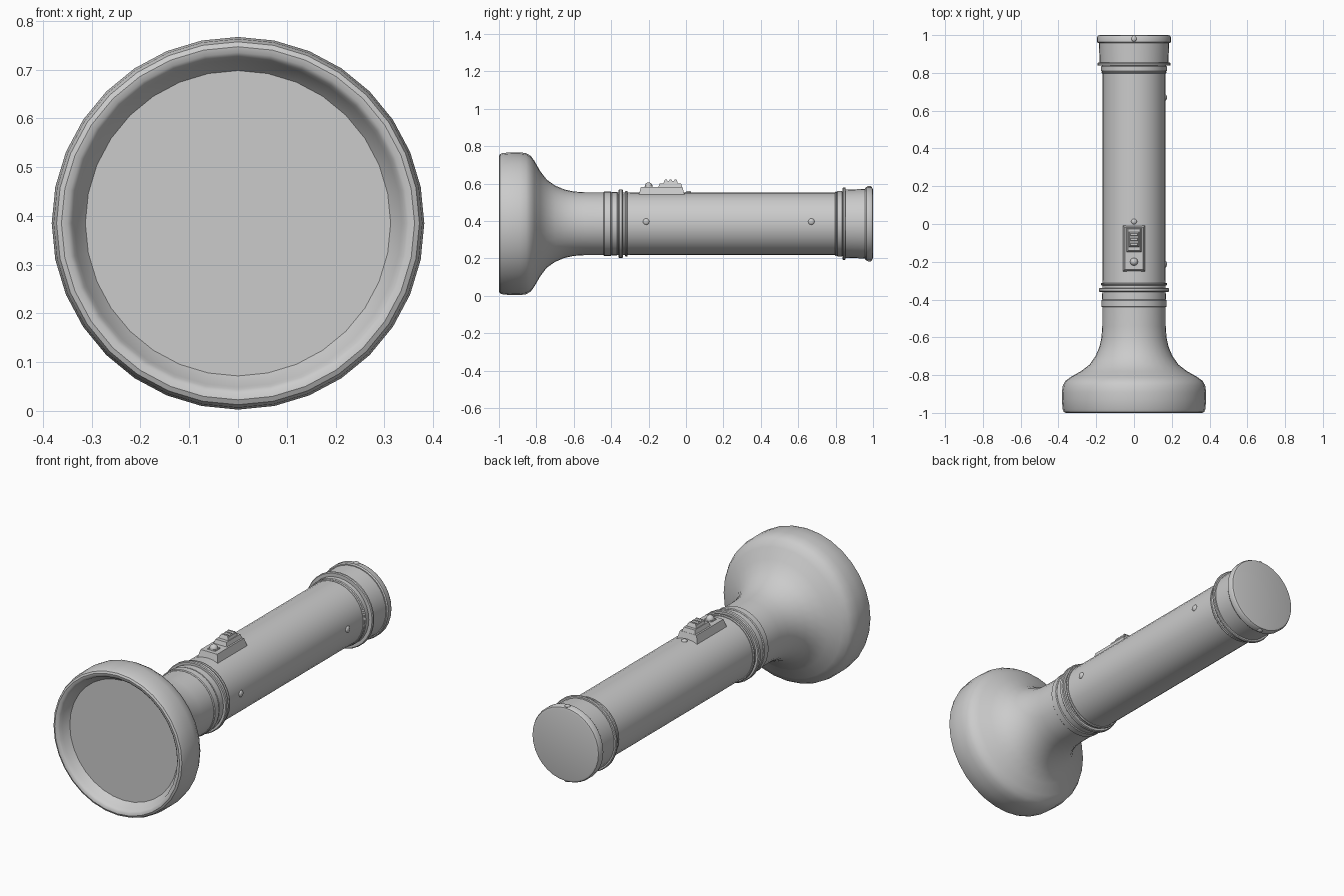
import bpy, bmesh
from math import cos, sin, pi, radians
from mathutils import Matrix

if "Cube" in bpy.data.objects:
    bpy.data.objects.remove(bpy.data.objects["Cube"])

AXIS_Z = 0.385


def finish(bm, name, angle=35):
    bmesh.ops.recalc_face_normals(bm, faces=bm.faces)
    me = bpy.data.meshes.new(name)
    bm.to_mesh(me)
    bm.free()
    ob = bpy.data.objects.new(name, me)
    bpy.context.collection.objects.link(ob)
    bpy.ops.object.select_all(action='DESELECT')
    ob.select_set(True)
    bpy.context.view_layer.objects.active = ob
    bpy.ops.object.shade_smooth_by_angle(angle=radians(angle))
    return ob


def lathe(name, profile, sides=32):
    """Revolve (y, radius) points about the torch axis; radius 0 closes an end."""
    bm = bmesh.new()
    rings = []
    for y, r in profile:
        if r == 0:
            rings.append([bm.verts.new((0, y, AXIS_Z))])
        else:
            rings.append([bm.verts.new((r * sin(2 * pi * i / sides), y,
                                        AXIS_Z + r * cos(2 * pi * i / sides)))
                          for i in range(sides)])
    for a, b in zip(rings, rings[1:]):
        for i in range(sides):
            j = (i + 1) % sides
            if len(a) == 1:
                bm.faces.new((a[0], b[i], b[j]))
            elif len(b) == 1:
                bm.faces.new((a[i], b[0], a[j]))
            else:
                bm.faces.new((a[i], b[i], b[j], a[j]))
    return finish(bm, name)


def band(name, y0, y1, r, bevel=0.004):
    lathe(name, [(y0, 0.15), (y0, r - bevel), (y0 + bevel, r),
                 (y1 - bevel, r), (y1, r - bevel), (y1, 0.15)])


def block(name, x, y0, y1, z0, z1, taper=0.0):
    """Box with its top face inset by taper."""
    bm = bmesh.new()
    bmesh.ops.create_cube(bm, size=1)
    for v in bm.verts:
        top = v.co.z > 0
        t = taper if top else 0
        v.co = ((x - t) * (1 if v.co.x > 0 else -1),
                y1 - t if v.co.y > 0 else y0 + t, z1 if top else z0)
    return finish(bm, name)


def stud(name, loc, r, height=1.0, side=False):
    bm = bmesh.new()
    bmesh.ops.create_uvsphere(bm, u_segments=16, v_segments=8, radius=r)
    bmesh.ops.scale(bm, verts=bm.verts, vec=(1, 1, height))
    if side:
        bmesh.ops.rotate(bm, verts=bm.verts, matrix=Matrix.Rotation(pi / 2, 3, 'Y'))
    bmesh.ops.translate(bm, verts=bm.verts, vec=loc)
    return finish(bm, name)


# Flared head with rolled rim and recessed inner wall
lathe("head", [(-0.945, 0.313), (-0.975, 0.336), (-0.99, 0.341), (-0.998, 0.35),
               (-1.0, 0.362), (-0.995, 0.372), (-0.98, 0.378), (-0.93, 0.382),
               (-0.89, 0.382), (-0.855, 0.377), (-0.83, 0.363), (-0.81, 0.335),
               (-0.78, 0.282), (-0.745, 0.236), (-0.70, 0.204), (-0.65, 0.183),
               (-0.60, 0.172), (-0.54, 0.168), (-0.30, 0.168)])
lathe("lens", [(-0.945, 0), (-0.945, 0.314)])

# Main tube and the raised bands
lathe("body_tube", [(-0.33, 0.15), (-0.33, 0.167), (0.84, 0.167), (0.84, 0.15)])
for name, y0, y1, r in (("neck_collar", -0.44, -0.40, 0.173),
                        ("neck_ring", -0.40, -0.365, 0.170),
                        ("front_ring_wide", -0.36, -0.338, 0.184),
                        ("front_ring_narrow", -0.325, -0.312, 0.176),
                        ("rear_ring_narrow", 0.797, 0.807, 0.173),
                        ("rear_ring_step", 0.807, 0.838, 0.174)):
    band(name, y0, y1, r)

# Tail cap
lathe("tail_cap", [(0.838, 0.15), (0.838, 0.190), (0.842, 0.194), (0.85, 0.194),
                   (0.854, 0.190), (0.854, 0.182), (0.958, 0.186), (0.958, 0.191),
                   (0.964, 0.196), (0.988, 0.196), (0.997, 0.191), (1.0, 0.18),
                   (1.0, 0)])

# Switch on top: plate, slider steps and signal button
block("switch_plate", 0.062, -0.255, -0.005, 0.53, 0.581, 0.014)
block("slider_base", 0.041, -0.15, -0.018, 0.575, 0.601, 0.009)
block("slider_thumb", 0.029, -0.122, -0.042, 0.598, 0.614, 0.006)
for i, y in enumerate((-0.108, -0.082, -0.056)):
    block(f"thumb_ridge_{i}", 0.022, y - 0.009, y + 0.009, 0.612, 0.621, 0.004)
block("button_base", 0.024, -0.222, -0.178, 0.575, 0.586, 0.003)
stud("signal_button", (0, -0.2, 0.585), 0.021)

# Small rivets
stud("top_rivet", (0, 0.013, 0.552), 0.015, 0.6)
stud("cap_rivet_top", (0, 0.98, AXIS_Z + 0.195), 0.014, 0.5)
stud("cap_rivet_bottom", (0, 0.98, AXIS_Z - 0.195), 0.014, 0.5)
for i, y in enumerate((-0.213, 0.67)):
    stud(f"side_rivet_{i}", (0.166, y, 0.396), 0.017, 0.5, side=True)
